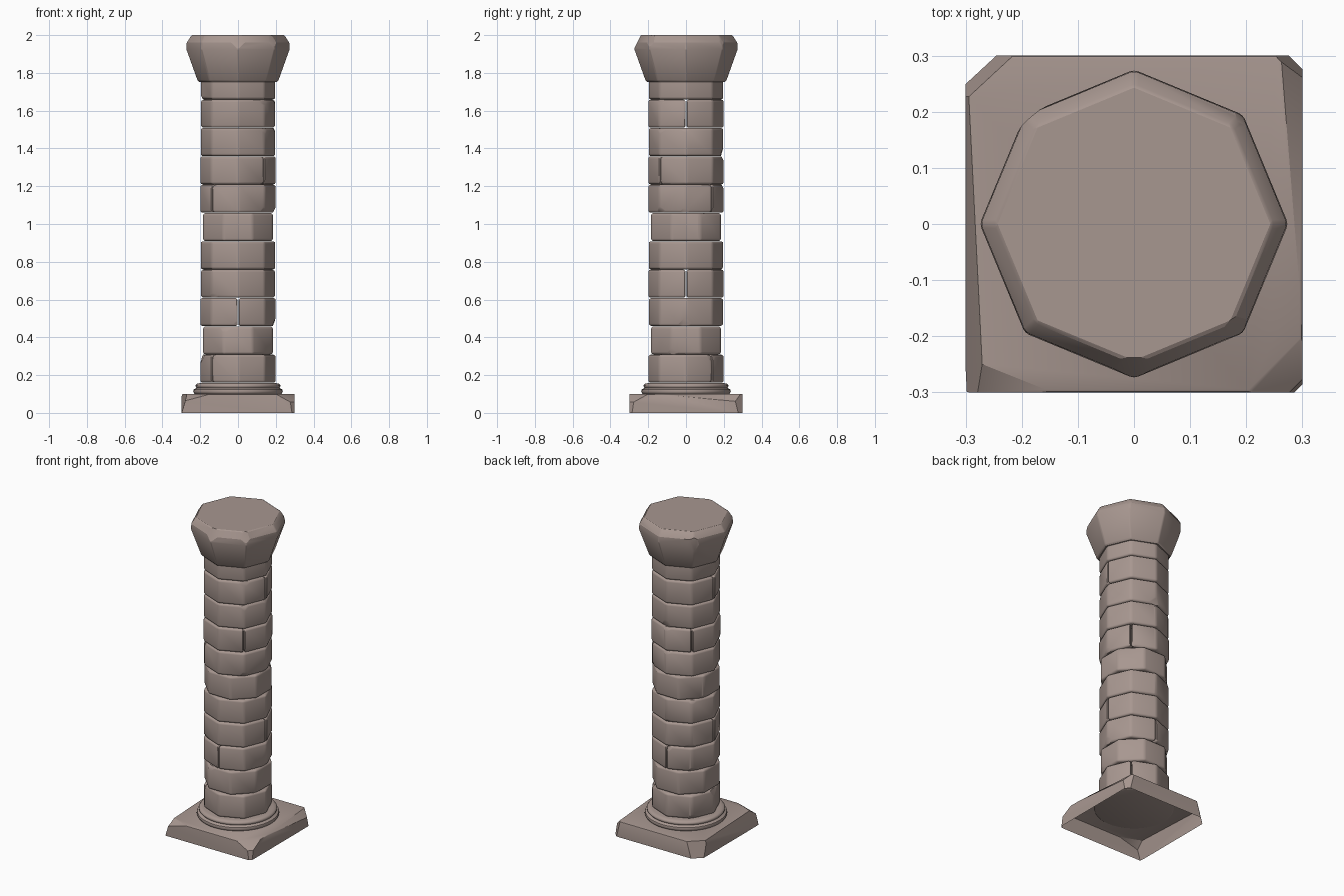
import bpy, bmesh, math, random
from mathutils import Vector

if "Cube" in bpy.data.objects:
    bpy.data.objects.remove(bpy.data.objects["Cube"])

rng = random.Random(4)
stone = bpy.data.materials.new("stone")
stone.diffuse_color = (0.39, 0.31, 0.28, 1)
stone.use_nodes = True
stone.node_tree.nodes["Principled BSDF"].inputs["Base Color"].default_value = stone.diffuse_color


def polar(r, deg):
    a = math.radians(deg)
    return r * math.cos(a), r * math.sin(a)


def loft(rings):
    """Closed solid through a stack of equal-length (x, y, z) rings."""
    bm = bmesh.new()
    rows = [[bm.verts.new(p) for p in ring] for ring in rings]
    n = len(rows[0])
    for low, high in zip(rows, rows[1:]):
        for i in range(n):
            j = (i + 1) % n
            bm.faces.new((low[i], low[j], high[j], high[i]))
    bm.faces.new(rows[0][::-1])
    bm.faces.new(rows[-1])
    bm.normal_update()
    return bm


def soften(bm, width, min_angle=30):
    edges = [e for e in bm.edges if e.calc_face_angle(0) > math.radians(min_angle)]
    bmesh.ops.bevel(bm, geom=edges, offset=width, segments=3, profile=0.5,
                    affect='EDGES', clamp_overlap=True)


def chip(bm, point, normal):
    """Slice a flat flake of stone off and close the cut."""
    cut = bmesh.ops.bisect_plane(bm, geom=bm.verts[:] + bm.edges[:] + bm.faces[:],
                                 plane_co=Vector(point), plane_no=Vector(normal).normalized(),
                                 clear_outer=True)
    edges = [g for g in cut['geom_cut'] if isinstance(g, bmesh.types.BMEdge)]
    if len(edges) > 2:
        bmesh.ops.edgenet_fill(bm, edges=edges)


def finish(bm, name, angle=34):
    bmesh.ops.recalc_face_normals(bm, faces=bm.faces[:])
    mesh = bpy.data.meshes.new(name)
    bm.to_mesh(mesh)
    bm.free()
    mesh.materials.append(stone)
    ob = bpy.data.objects.new(name, mesh)
    bpy.context.collection.objects.link(ob)
    bpy.ops.object.select_all(action='DESELECT')
    ob.select_set(True)
    bpy.context.view_layer.objects.active = ob
    bpy.ops.object.shade_smooth_by_angle(angle=math.radians(angle))
    return ob


# Square plinth with softened, broken corners, open underneath
square = [(-1, -1), (1, -1), (1, 1), (-1, 1)]
bm = loft([[(x * 0.3, y * 0.3, z) for x, y in square] for z in (0, 0.1)])
rim = [e for e in bm.edges if any(v.co.z > 0.05 for v in e.verts)]
bmesh.ops.bevel(bm, geom=rim, offset=0.005, segments=2, profile=0.5, affect='EDGES')
for point, normal in (
        ((-0.265, 0.268, 0.05), (-1, 1.08, 0.3)),
        ((0.282, 0.282, 0.05), (1, 1, 0.25)),
        ((0.289, -0.289, 0.05), (1, -1, 0.15)),
        ((0.25, -0.25, 0.1), (1, -1, 1.8)),
        ((-0.2, -0.278, 0.1), (-0.4, -1, 1.5)),
        ((-0.283, 0, 0.1), (-1, -0.05, 0.3)),
        ((0.278, 0.1, 0.1), (1, 0.08, 0.9))):
    chip(bm, point, normal)
bottom = [f for f in bm.faces if f.calc_center_median().z < 0.001]
bmesh.ops.delete(bm, geom=bottom, context='FACES')
finish(bm, "plinth")

# Two stacked round mouldings
profile = [(0.22, 0.098), (0.231, 0.102), (0.237, 0.112), (0.234, 0.124), (0.222, 0.13),
           (0.219, 0.133), (0.224, 0.139), (0.224, 0.147), (0.217, 0.154), (0.2, 0.158)]
bm = loft([[(*polar(r, i * 360 / 40), z) for i in range(40)] for r, z in profile])
finish(bm, "base_moulding", 45)

# Shaft courses: (turn of the octagon, angle of the joint or None for a whole drum)
courses = [(0, 45), (22.5, None), (0, 90), (0, 0), (0, None), (22.5, None),
           (0, 45), (0, 135), (0, None), (0, 0), (0, None)]
for i, (turn, joint) in enumerate(courses):
    z0 = 0.16 + 0.15 * i
    z1 = z0 + 0.148
    if joint is None:
        blocks = [[polar(0.2, turn + 45 * k) for k in range(8)]]
    else:
        blocks = []
        for start in (joint, joint + 180):
            dx, dy = polar(0.002, start + 90)
            half = [polar(0.2, start + 45 * k) for k in range(5)]
            blocks.append([(x + dx, y + dy) for x, y in half])
    for b, outline in enumerate(blocks):
        bm = loft([[(x, y, z) for x, y in outline] for z in (z0, z1)])
        soften(bm, 0.013)
        # Random shallow flakes off the rim corners
        for k in range(8):
            if rng.random() < 0.4:
                side = rng.choice((-1, 1))
                a = turn + 45 * k + rng.uniform(-12, 12)
                edge_z = z1 if side > 0 else z0
                chip(bm, (*polar(rng.uniform(0.18, 0.186), a), edge_z),
                     (*polar(1, a), side * rng.uniform(0.25, 0.6)))
        finish(bm, f"shaft_course_{i + 1}_block_{b + 1}")

# Flared octagonal capital with worn rim
levels = [(0.207, 1.753), (0.217, 1.763), (0.275, 1.925), (0.273, 1.96), (0.25, 1.996), (0.243, 2.0)]
bm = loft([[(*polar(r, 45 * k), z) for k in range(8)] for r, z in levels])
upright = [e for e in bm.edges
           if abs(e.verts[0].co.z - e.verts[1].co.z) > 0.002]
upright = [e for e in upright if e.calc_face_angle(0) > math.radians(20)
           and abs(e.verts[0].co.z - e.verts[1].co.z) > 0.03]
bmesh.ops.bevel(bm, geom=upright, offset=0.008, segments=2, profile=0.5, affect='EDGES')
for a, r, z, slope in ((-90, 0.243, 1.99, 0.5), (40, 0.258, 1.98, 0.4),
                       (-48, 0.257, 1.97, 0.5), (132, 0.262, 1.94, -0.1)):
    chip(bm, (*polar(r, a), z), (*polar(1, a), slope))
finish(bm, "capital", 22)
